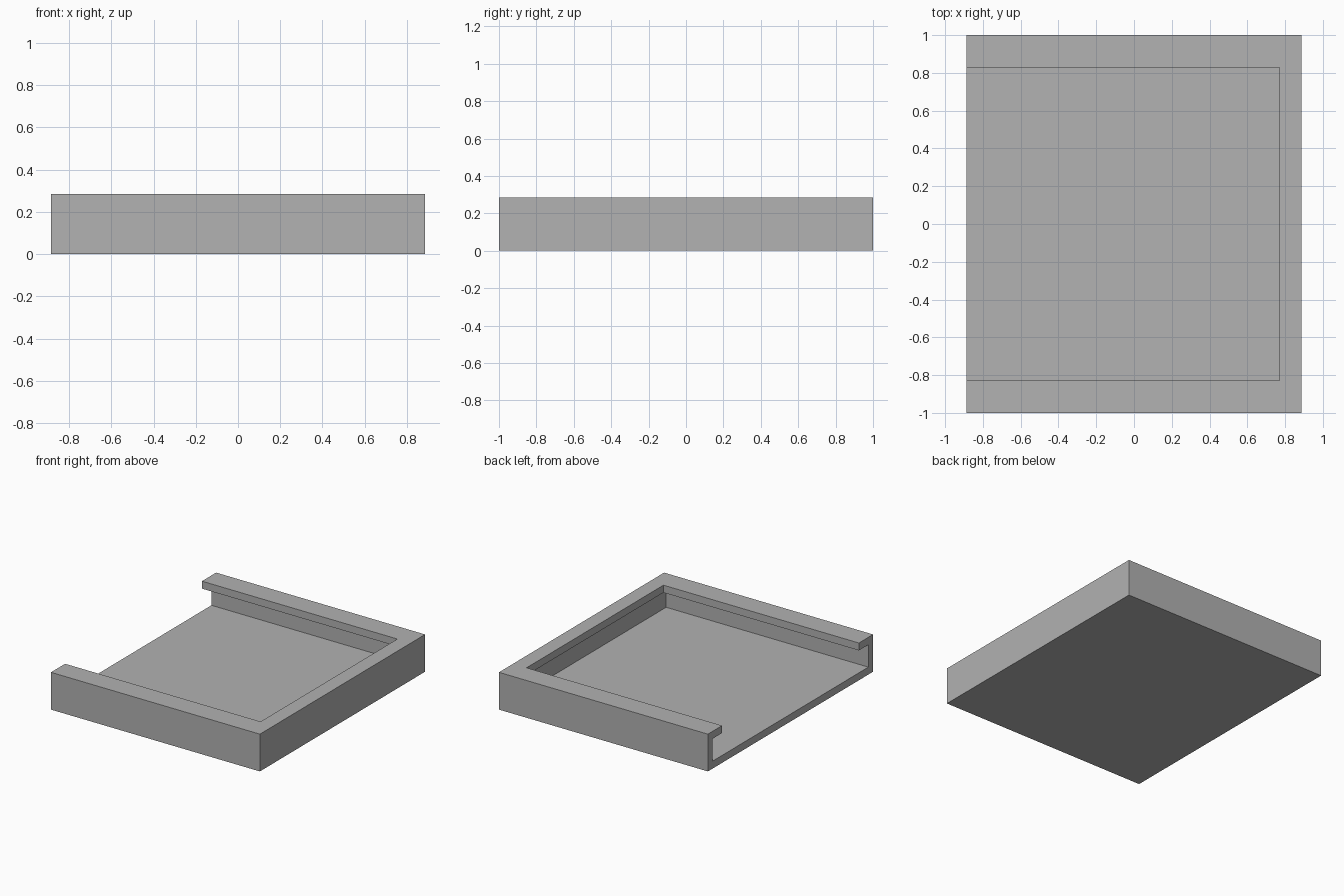
import bpy

if "Cube" in bpy.data.objects:
    bpy.data.objects.remove(bpy.data.objects["Cube"], do_unlink=True)

U = 2 / 35                       # wall thickness, the unit of the whole design
X, Y, H = 15.5 * U, 17.5 * U, 5 * U

grey = bpy.data.materials.new("plain grey")
grey.use_nodes = True
colour = (0.445, 0.445, 0.445, 1)
grey.diffuse_color = colour
grey.node_tree.nodes["Principled BSDF"].inputs["Base Color"].default_value = colour


def box(name, low, high):
    """Box between two opposite corners."""
    bpy.ops.mesh.primitive_cube_add(
        size=1, location=[(a + b) / 2 for a, b in zip(low, high)])
    ob = bpy.context.object
    ob.name = name
    ob.scale = [b - a for a, b in zip(low, high)]
    bpy.ops.object.transform_apply(location=True, rotation=False, scale=True)
    ob.data.materials.append(grey)
    return ob


def carve(ob, cutter):
    """Cut one solid out of another and drop the cutter."""
    cutter.hide_render = True
    mod = ob.modifiers.new("carve", 'BOOLEAN')
    mod.operation = 'DIFFERENCE'
    mod.solver = 'EXACT'
    mod.object = cutter
    bpy.context.view_layer.objects.active = ob
    bpy.ops.object.modifier_apply(modifier=mod.name)
    bpy.data.objects.remove(cutter, do_unlink=True)


# Solid tray block
tray = box("sliding_tray", (-X, -Y, 0), (X, Y, H))

# Wide slot under the lips, open on one side
carve(tray, box("slot_cutter", (-X - U, -Y + U, U), (X - U, Y - U, H - U)))

# Narrower opening through the top, leaving overhanging lips
carve(tray, box("opening_cutter", (-X - U, -Y + 3 * U, 2 * U), (X - 2 * U, Y - 3 * U, H + U)))
